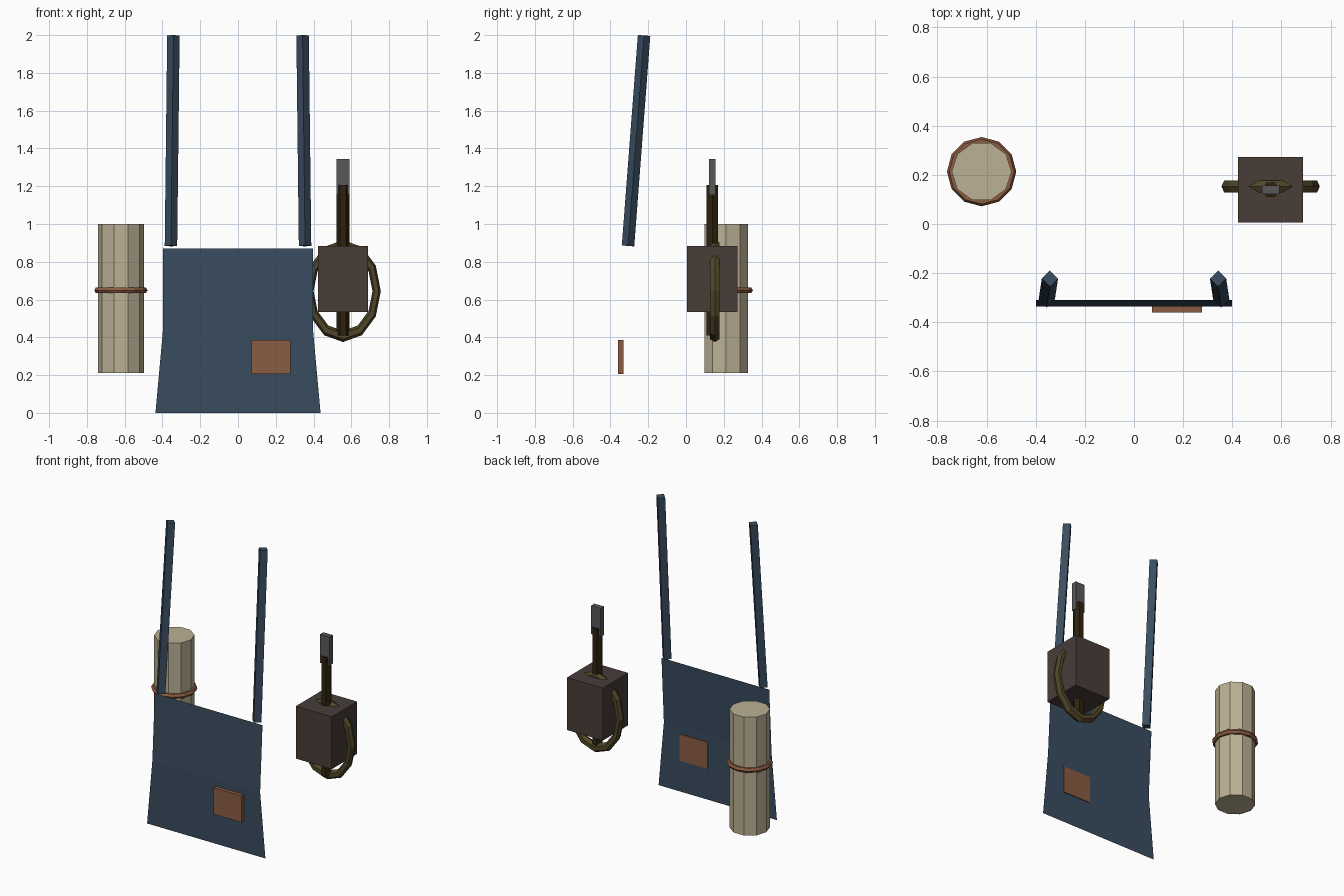
import bpy, bmesh, math
from mathutils import Vector

if "Cube" in bpy.data.objects:
    bpy.data.objects.remove(bpy.data.objects["Cube"])


def material(name, rgb):
    m = bpy.data.materials.new(name)
    lin = [(c / 255 / 12.92) if c / 255 < 0.04045 else ((c / 255 + 0.055) / 1.055) ** 2.4 for c in rgb]
    m.diffuse_color = (*lin, 1)
    m.use_nodes = True
    m.node_tree.nodes["Principled BSDF"].inputs["Base Color"].default_value = m.diffuse_color
    return m


NAVY = material("navy cloth", (57, 76, 95))
CREAM = material("cream paper", (188, 177, 149))
LEATHER = material("tan leather", (138, 92, 66))
DARK = material("dark brown", (72, 61, 57))
WOOD = material("dark wood", (46, 34, 14))
BRASS = material("olive brass", (80, 70, 40))
STEEL = material("grey steel", (88, 89, 91))


def finish(name, mat):
    ob = bpy.context.object
    ob.name = name
    ob.data.materials.append(mat)
    return ob


def box(name, loc, size, mat):
    bpy.ops.mesh.primitive_cube_add(size=1, location=loc)
    ob = finish(name, mat)
    ob.scale = size
    return ob


def rod(name, a, b, r, sides, mat):
    """Prism running from a to b, with a corner facing +x."""
    a, b = Vector(a), Vector(b)
    d = b - a
    bpy.ops.mesh.primitive_cylinder_add(vertices=sides, radius=r, depth=d.length, location=(a + b) / 2)
    ob = finish(name, mat)
    # put the first corner on the x axis, then tilt along the path
    for v in ob.data.vertices:
        v.co.x, v.co.y = v.co.y, -v.co.x
    ob.rotation_mode = 'QUATERNION'
    ob.rotation_quaternion = Vector((0, 0, 1)).rotation_difference(d)
    return ob


def ring(name, loc, major, minor, mat, rot=(0, 0, 0), scale=(1, 1, 1)):
    bpy.ops.mesh.primitive_torus_add(location=loc, rotation=rot, major_radius=major, minor_radius=minor,
                                     major_segments=12, minor_segments=6)
    ob = finish(name, mat)
    ob.scale = scale
    return ob


# Apron: a single folded sheet, flared at the hem
bm = bmesh.new()
rows = [(0.437, -0.335, 0.0), (0.398, -0.335, 0.43), (0.398, -0.31, 0.87)]
edges = [[bm.verts.new((s * x, y, z)) for s in (-1, 1)] for x, y, z in rows]
for lo, hi in zip(edges, edges[1:]):
    bm.faces.new((lo[0], lo[1], hi[1], hi[0]))
mesh = bpy.data.meshes.new("apron_panel")
bm.to_mesh(mesh)
bm.free()
mesh.materials.append(NAVY)
bpy.context.collection.objects.link(bpy.data.objects.new("apron_panel", mesh))

# Straps and patch
for side, s in (("left", -1), ("right", 1)):
    rod(f"{side}_strap", (s * 0.355, -0.307, 0.884), (s * 0.342, -0.222, 1.998), 0.033, 4, NAVY)
box("patch", (0.175, -0.345, 0.296), (0.205, 0.03, 0.178), LEATHER)

# Rolled paper with its tie
rod("paper_roll", (-0.62, 0.213, 0.21), (-0.62, 0.213, 1.0), 0.122, 10, CREAM)
ring("roll_tie", (-0.62, 0.213, 0.649), 0.123, 0.018, LEATHER)

# Tool case: block, handle, steel tip and hoop
box("case", (0.556, 0.139, 0.708), (0.265, 0.267, 0.35), DARK)
rod("tool_handle", (0.556, 0.139, 0.41), (0.556, 0.139, 1.206), 0.034, 6, WOOD)
box("tool_tip", (0.556, 0.139, 1.25), (0.07, 0.035, 0.19), STEEL)
ring("hoop", (0.556, 0.153, 0.645), 0.178, 0.022, BRASS, rot=(math.pi / 2, 0, 0), scale=(1, 1.35, 1.3))
